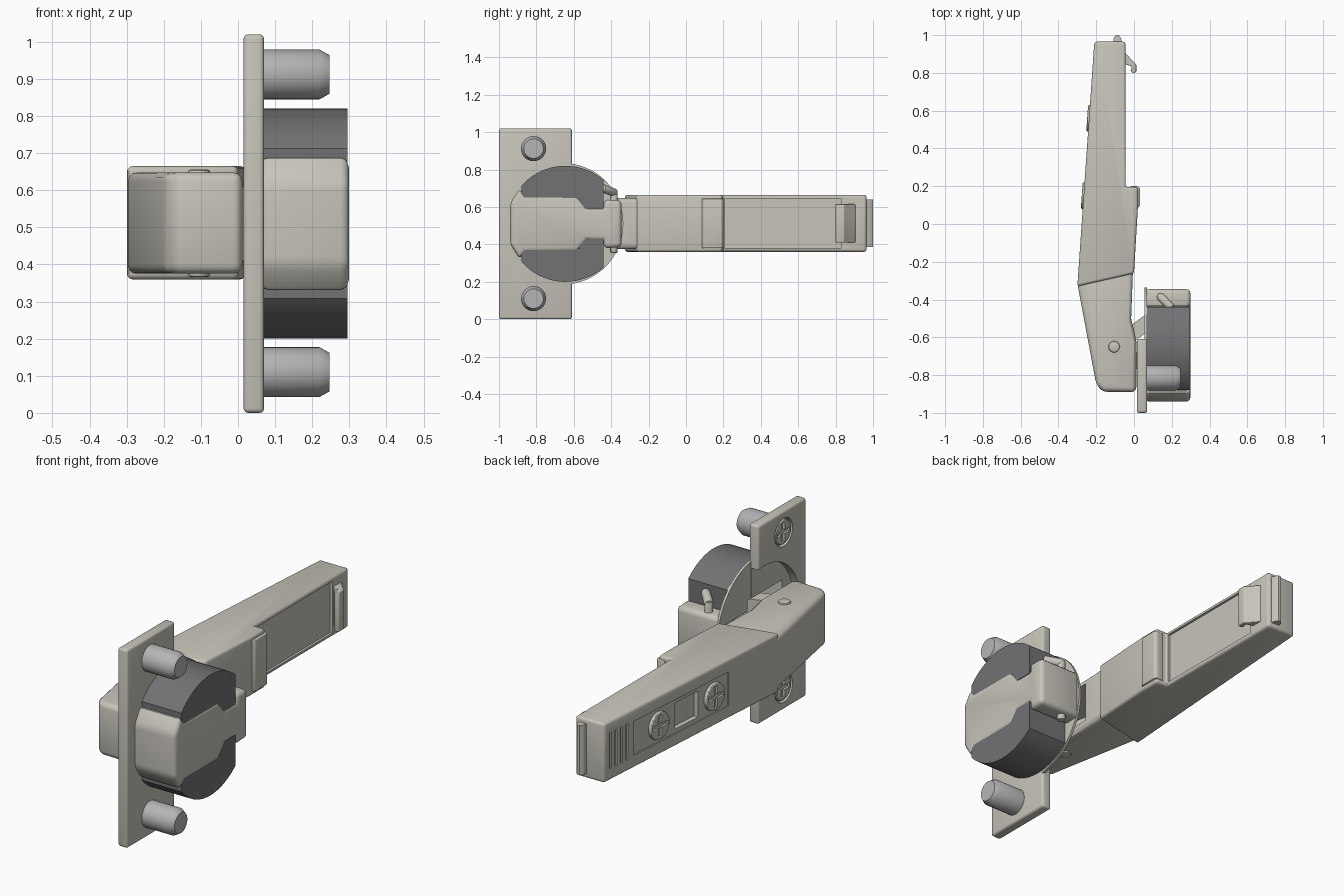
import bpy, bmesh, math
from mathutils import Vector, Matrix

if "Cube" in bpy.data.objects:
    bpy.data.objects.remove(bpy.data.objects["Cube"])

C = 0.51                                   # mid height of the hinge
SLOPE = math.atan(0.0698)                  # lean of the arm's outer face


def mat(name, col):
    m = bpy.data.materials.new(name)
    m.diffuse_color = (*col, 1)
    m.use_nodes = True
    m.node_tree.nodes["Principled BSDF"].inputs["Base Color"].default_value = m.diffuse_color
    return m


METAL = mat("warm_metal", (0.57, 0.55, 0.49))
DARK = mat("dark_grey", (0.17, 0.17, 0.175))
STEEL = mat("steel", (0.46, 0.46, 0.47))


def activate(o):
    bpy.ops.object.select_all(action='DESELECT')
    o.select_set(True)
    bpy.context.view_layer.objects.active = o


def apply_mod(o, kind, **kw):
    m = o.modifiers.new("m", kind)
    for k, v in kw.items():
        setattr(m, k, v)
    activate(o)
    bpy.ops.object.modifier_apply(modifier=m.name)


def prism(name, pts, axis, lo, hi, bevel=0.0, m=METAL):
    """Extrude an outline: axis x takes (y, z) points, axis z takes (x, y)."""
    bm = bmesh.new()
    vs = [bm.verts.new((lo, a, b) if axis == 'x' else (a, b, lo)) for a, b in pts]
    f = bm.faces.new(vs)
    r = bmesh.ops.extrude_face_region(bm, geom=[f])
    d = Vector((hi - lo, 0, 0)) if axis == 'x' else Vector((0, 0, hi - lo))
    bmesh.ops.translate(bm, vec=d, verts=[g for g in r['geom'] if isinstance(g, bmesh.types.BMVert)])
    bmesh.ops.recalc_face_normals(bm, faces=bm.faces)
    me = bpy.data.meshes.new(name)
    bm.to_mesh(me)
    bm.free()
    o = bpy.data.objects.new(name, me)
    bpy.context.collection.objects.link(o)
    me.materials.append(m)
    if bevel:
        apply_mod(o, 'BEVEL', width=bevel, segments=3, limit_method='ANGLE')
    return o


def box(name, x, y, z, bevel=0.0, m=METAL):
    return prism(name, [(x[0], y[0]), (x[1], y[0]), (x[1], y[1]), (x[0], y[1])], 'z', *z, bevel, m)


def disc(name, y, z, r, x0, x1, m=METAL, n=48, bevel=0.0):
    pts = [(y + r * math.cos(i * math.tau / n), z + r * math.sin(i * math.tau / n)) for i in range(n)]
    return prism(name, pts, 'x', x0, x1, bevel, m)


def rod(name, a, b, r, m=METAL):
    a, b = Vector(a), Vector(b)
    bm = bmesh.new()
    bmesh.ops.create_cone(bm, cap_ends=True, segments=24, radius1=r, radius2=r, depth=(b - a).length)
    rot = (b - a).to_track_quat('Z', 'Y').to_matrix().to_4x4()
    bmesh.ops.transform(bm, matrix=Matrix.Translation((a + b) / 2) @ rot, verts=bm.verts)
    me = bpy.data.meshes.new(name)
    bm.to_mesh(me)
    bm.free()
    me.materials.append(m)
    o = bpy.data.objects.new(name, me)
    bpy.context.collection.objects.link(o)
    apply_mod(o, 'BEVEL', width=r * 0.25, segments=2, limit_method='ANGLE')
    return o


def cut(target, cutters, keep=False):
    for c in cutters:
        apply_mod(target, 'BOOLEAN', operation='DIFFERENCE', object=c)
        if not keep:
            bpy.data.objects.remove(c)


def screw_head(name, loc, r, rot=0.0):
    o = disc(name, 0, 0, r, -0.012, 0.02, bevel=0.005)
    w, l = 0.011, r * 0.8
    cut(o, [box("slot", (-0.05, 0), (-w, w), (-l, l)), box("slot", (-0.05, 0), (-l, l), (-w, w))])
    o.location, o.rotation_euler = loc, (0, 0, rot)
    return o


# Mounting plate and round cup flange
plate = box("mounting_plate", (0.015, 0.07), (-1, -0.61), (0, 1.02), 0.012)
cut(plate, [disc("recess", -0.66, C, 0.29, -0.1, 0.055)])
flange = disc("cup_flange", -0.66, C, 0.325, 0.056, 0.069, n=64)

# Dowels and their screw heads
for side, z in (("lower", 0.11), ("upper", 0.912)):
    cut(plate, [disc("hole", -0.815, z, 0.072, -0.1, 0.035)])
    dowel = disc(side + "_dowel", -0.815, z, 0.067, 0.06, 0.22, STEEL)
    bm = bmesh.new()
    bm.from_mesh(dowel.data)
    tip = max(bm.faces, key=lambda f: f.calc_center_median().x)
    g = bmesh.ops.extrude_face_region(bm, geom=[tip])['geom']
    bmesh.ops.delete(bm, geom=[tip], context='FACES_ONLY')
    for v in [v for v in g if isinstance(v, bmesh.types.BMVert)]:
        v.co = Vector((0.246, -0.815 + (v.co.y + 0.815) * 0.78, z + (v.co.z - z) * 0.78))
    bm.to_mesh(dowel.data)
    bm.free()
    screw_head(side + "_plate_screw", (0.028, -0.815, z), 0.062)

# Metal cup strap
half = [(-0.94, 0.11), (-0.89, 0.188), (-0.86, 0.15), (-0.58, 0.15), (-0.53, 0.085),
        (-0.44, 0.085), (-0.44, 0.13), (-0.345, 0.125)]
cup = prism("cup_strap", [(y, C + h) for y, h in half] + [(y, C - h) for y, h in half[::-1]],
            'x', 0.058, 0.299, 0.03)

# Hollow the cup through the plate and flange
cavity = [box("cavity", (-0.02, 0.27), (-0.86, -0.58), (C - 0.13, C + 0.13)),
          box("cavity", (-0.02, 0.271), (-0.6, -0.38), (C - 0.075, C + 0.075))]
for o in (plate, flange, cup):
    cut(o, cavity, keep=True)
for c in cavity:
    bpy.data.objects.remove(c)

# Dark cup halves
for side, s in (("upper", 1), ("lower", -1)):
    a0, a1 = math.acos(0.205 / 0.31), math.acos(-0.235 / 0.31)
    arc = [(-0.645 + 0.31 * math.cos(a), C + s * 0.31 * math.sin(a))
           for a in (a0 + (a1 - a0) * i / 24 for i in range(25))]
    inner = [(-0.88, 0.132), (-0.57, 0.132), (-0.57, 0.078), (-0.44, 0.078)]
    prism(side + "_cup_half", arc + [(y, C + s * h) for y, h in inner], 'x', 0.066, 0.295, m=DARK)

# Bent wire pin at the back of the cup
rod("cup_pin", (0.14, -0.385, 0.355), (0.14, -0.385, 0.69), 0.02)
rod("cup_pin_bend", (0.135, -0.38, 0.675), (0.2, -0.445, 0.70), 0.022)

# Rear arm
arm = prism("rear_arm", [(-0.21, 0.965), (-0.30, -0.33), (0, -0.262), (0.02, 0.08), (0.02, 0.195),
                         (-0.045, 0.195), (-0.045, 0.965)], 'z', 0.36, 0.665, 0.014)
cut(arm, [box("inner_recess", (-0.057, 0.1), (0.205, 0.83), (0.38, 0.645))])


def face_cut(y0, y1, z0, z1, depth):
    """Cutter sunk into the sloping outer face of the arm."""
    ym = (y0 + y1) / 2
    c = box("engraving", (-0.1, depth), (y0 - ym, y1 - ym), (z0, z1))
    c.location, c.rotation_euler = (-0.30 + (ym + 0.33) * 0.0698, ym, 0), (0, 0, -SLOPE)
    return c


cut(arm, [face_cut(0.045, 0.75, 0.425, 0.6, 0.006), face_cut(0.265, 0.435, 0.445, 0.58, 0.03)])
cut(arm, [face_cut(y, y + 0.014, 0.42, 0.605, 0.008) for y in (0.79, 0.83, 0.87, 0.91)])
for i, y in enumerate((0.15, 0.56)):
    screw_head(f"arm_screw_{i + 1}", (-0.298 + (y + 0.33) * 0.0698, y, C + 0.002), 0.07, -SLOPE)

# Hook step, release clip and tail on the arm
prism("arm_step", [(0.0, 0.08), (0.022, 0.085), (0.032, 0.1), (0.032, 0.19), (0.02, 0.2), (-0.02, 0.2)],
      'z', 0.38, 0.645, 0.004)
prism("release_clip", [(-0.06, 0.92), (-0.035, 0.895), (-0.01, 0.865), (0.012, 0.845), (0.012, 0.805),
                       (-0.005, 0.797), (-0.018, 0.81), (-0.012, 0.835), (-0.06, 0.85)],
      'z', 0.41, 0.615, 0.004)
prism("arm_tail", [(-0.11, 0.95), (-0.107, 0.985), (-0.095, 1.0), (-0.08, 1.0), (-0.07, 0.985), (-0.06, 0.95)],
      'z', 0.385, 0.64)

# Front arm cover, opened towards the cup
cover = prism("front_arm_cover", [(-0.28, -0.2), (-0.297, -0.33), (-0.20, -0.85), (-0.165, -0.888),
                                  (0.012, -0.89), (0.012, -0.62), (-0.015, -0.5), (-0.004, -0.2)],
              'z', 0.375, 0.648, 0.025)
cut(cover, [prism("hollow", [(-0.26, -0.38), (-0.185, -0.83), (0.1, -0.83), (0.1, -0.38)], 'z', 0.41, 0.615)])
rod("arm_pivot", (-0.105, -0.65, 0.366), (-0.105, -0.65, 0.656), 0.03)


# Links from arm to cup
def link(name, a, b, r, hz):
    d = math.atan2(b[1] - a[1], b[0] - a[0])
    pts = [(p[0] + r * math.cos(d + s + t * math.pi / 8), p[1] + r * math.sin(d + s + t * math.pi / 8))
           for p, s in ((a, math.pi / 2), (b, -math.pi / 2)) for t in range(9)]
    prism(name, pts, 'z', C - hz, C + hz)


link("outer_link", (-0.105, -0.65), (0.17, -0.45), 0.04, 0.07)
link("inner_link", (-0.13, -0.78), (0.18, -0.66), 0.04, 0.1)

# Smooth the rounded surfaces
for o in list(bpy.context.scene.objects):
    activate(o)
    bpy.ops.object.shade_smooth_by_angle(angle=math.radians(30))
